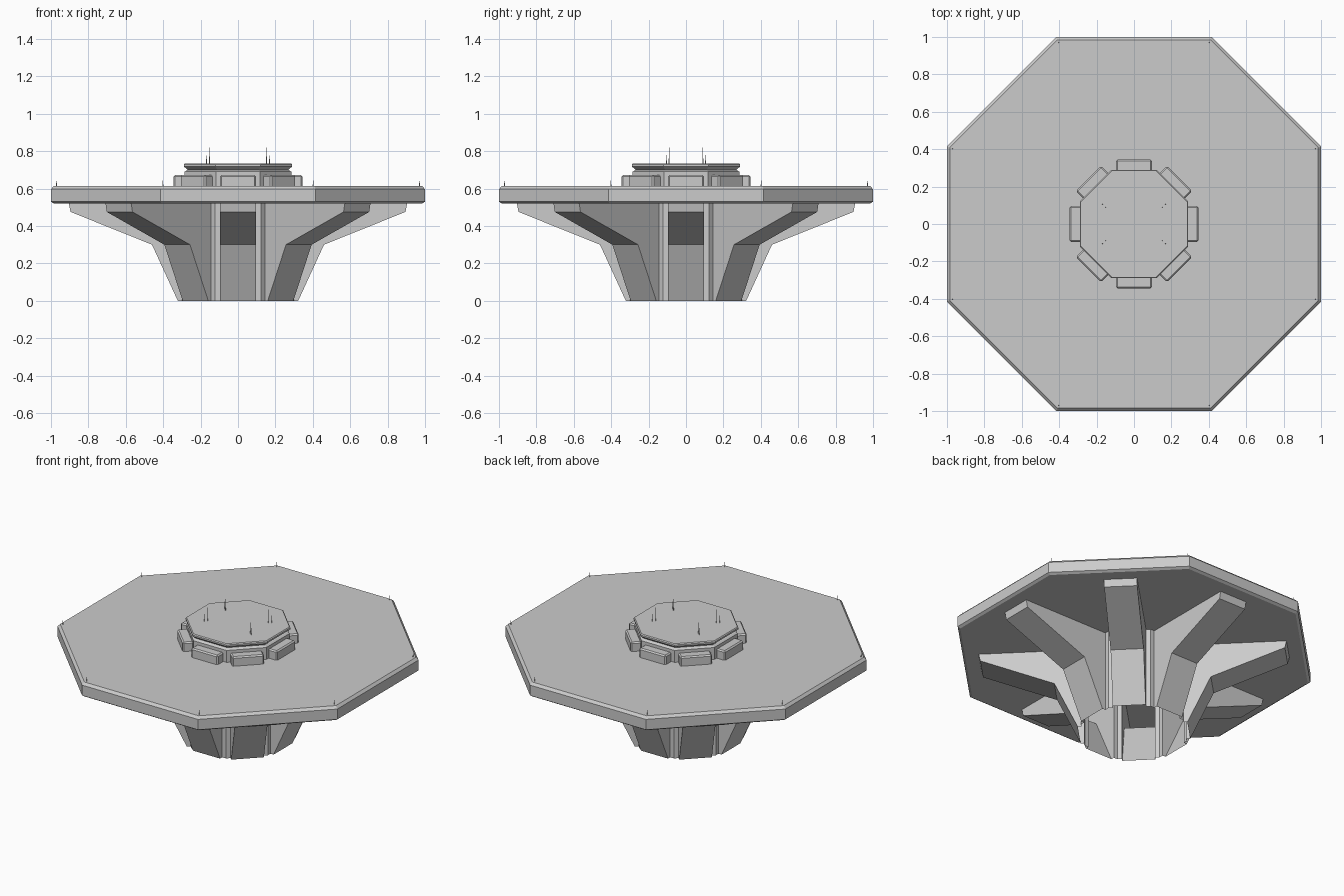
import bpy, bmesh, math
from mathutils import Matrix, Vector

if "Cube" in bpy.data.objects:
    bpy.data.objects.remove(bpy.data.objects["Cube"])

T = math.tan(math.pi / 8)


def finish(bm, name, fix_normals=True):
    bmesh.ops.remove_doubles(bm, verts=bm.verts, dist=1e-5)
    if fix_normals:
        bmesh.ops.recalc_face_normals(bm, faces=bm.faces)
    me = bpy.data.meshes.new(name)
    bm.to_mesh(me)
    bm.free()
    ob = bpy.data.objects.new(name, me)
    bpy.context.collection.objects.link(ob)
    return ob


def octagon_stack(name, profile):
    """Closed octagonal solid from (flat-side distance, z) rows."""
    bm = bmesh.new()
    rings = []
    for a, z in profile:
        r = a / math.cos(math.pi / 8)
        rings.append([bm.verts.new((r * math.cos(t), r * math.sin(t), z))
                      for t in (math.pi / 8 + k * math.pi / 4 for k in range(8))])
    for lo, hi in zip(rings, rings[1:]):
        for i in range(8):
            j = (i + 1) % 8
            bm.faces.new((lo[i], lo[j], hi[j], hi[i]))
    bm.faces.new(rings[0][::-1])
    bm.faces.new(rings[-1])
    return finish(bm, name)


# Table-like slab with chamfered rims
octagon_stack("platform", [(0.985, 0.52), (1.0, 0.53), (1.0, 0.597), (0.985, 0.613)])

# Drum and flared lid in the middle
octagon_stack("hub", [(0.285, 0.605), (0.285, 0.69), (0.275, 0.697), (0.268, 0.70),
                      (0.29, 0.718), (0.29, 0.728), (0.285, 0.734)])

# Hollow pedestal: eight open ribs joined by narrow column corners
COL, HALF, TOP = 0.30, 0.097, 0.522
rib = [(0.322, 0), (0.46, 0.30), (0.895, 0.475), (0.905, TOP)]
bm = bmesh.new()
for k in range(8):
    rot = Matrix.Rotation(k * math.pi / 4, 3, 'Z')

    def face(pts):
        bm.faces.new([bm.verts.new(rot @ Vector(p)) for p in pts])

    for (r0, z0), (r1, z1) in zip(rib, rib[1:]):
        face([(r0, -HALF, z0), (r0, HALF, z0), (r1, HALF, z1), (r1, -HALF, z1)])
    for s in (-1, 1):
        side = [(COL, s * HALF, 0)] + [(r, s * HALF, z) for r, z in rib] + [(COL, s * HALF, TOP)]
        strip = [(COL, s * HALF, 0), (COL, s * HALF, TOP),
                 (COL, s * COL * T, TOP), (COL, s * COL * T, 0)]
        face(side if s < 0 else side[::-1])
        face(strip if s < 0 else strip[::-1])
finish(bm, "ribbed_pedestal")

# Eight bevelled pads round the hub
for k in range(8):
    bm = bmesh.new()
    bmesh.ops.create_cube(bm, size=1)
    bmesh.ops.scale(bm, vec=(0.065, 0.19, 0.07), verts=bm.verts)
    bmesh.ops.bevel(bm, geom=[e for e in bm.edges], offset=0.008, segments=1, affect='EDGES')
    bmesh.ops.translate(bm, vec=(0.3125, 0, 0.637), verts=bm.verts)
    bmesh.ops.rotate(bm, cent=(0, 0, 0), matrix=Matrix.Rotation(k * math.pi / 4, 3, 'Z'), verts=bm.verts)
    finish(bm, f"hub_pad_{k + 1}")


def spikes(name, points):
    bm = bmesh.new()
    for x, y, z, h in points:
        bmesh.ops.create_cone(bm, cap_ends=True, segments=4, radius1=0.003, radius2=0.0008,
                              depth=h, matrix=Matrix.Translation((x, y, z + h / 2)))
    finish(bm, name)


# Fine aerials on the lid and at the platform corners
spikes("lid_aerials", [(sx * x, sy * y, 0.73, h) for sx in (-1, 1) for sy in (-1, 1)
                       for x, y, h in ((0.153, 0.09, 0.09), (0.168, 0.105, 0.05))])
R = 0.97 / math.cos(math.pi / 8)
spikes("corner_aerials", [(R * math.cos(t), R * math.sin(t), 0.61, 0.032)
                          for t in (math.pi / 8 + k * math.pi / 4 for k in range(8))])
